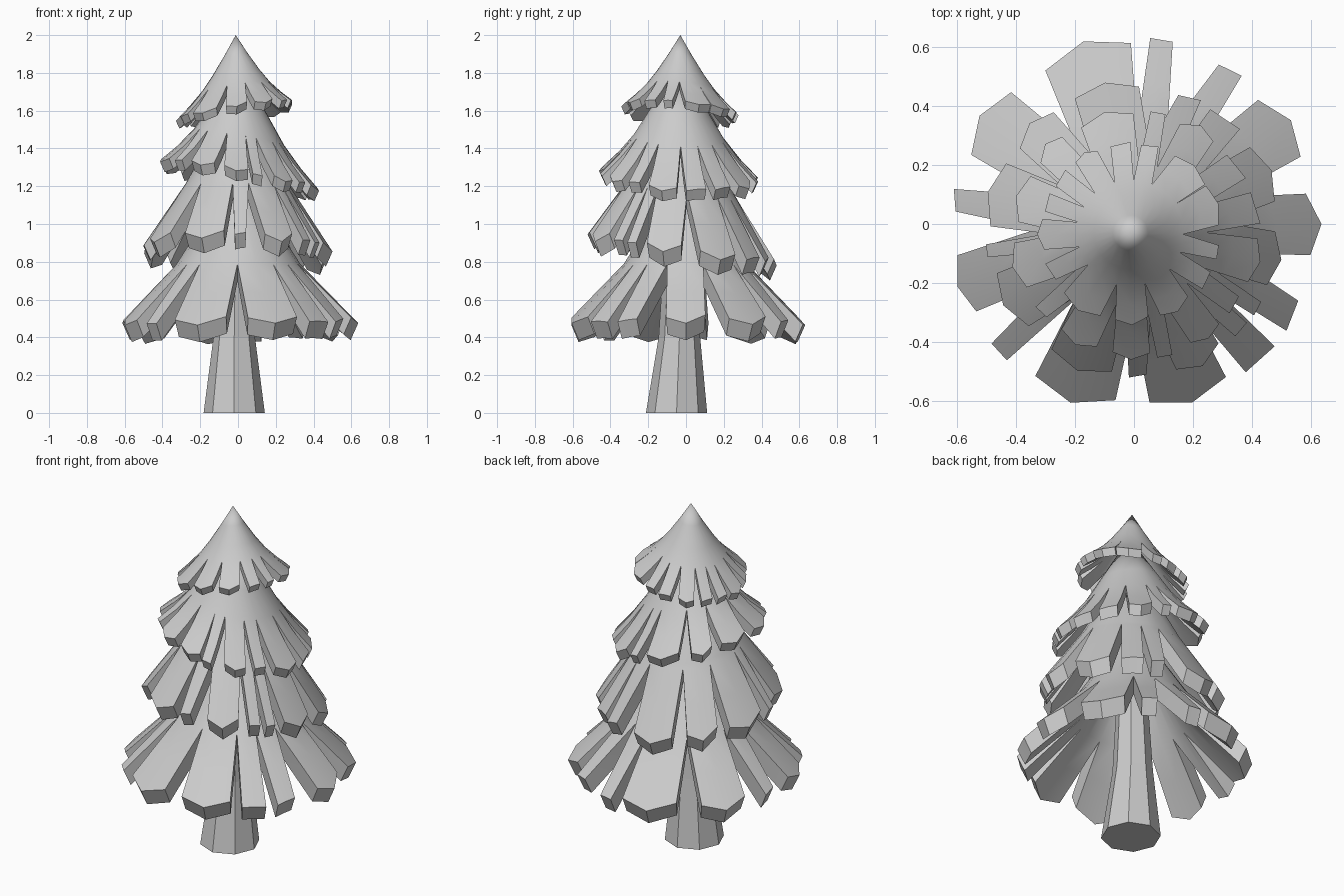
import bpy, bmesh, math, random
from mathutils import Vector

if "Cube" in bpy.data.objects:
    bpy.data.objects.remove(bpy.data.objects["Cube"])

random.seed(4)


def finish(name, bm, smooth):
    bmesh.ops.recalc_face_normals(bm, faces=bm.faces[:])
    me = bpy.data.meshes.new(name)
    bm.to_mesh(me)
    bm.free()
    ob = bpy.data.objects.new(name, me)
    bpy.context.collection.objects.link(ob)
    if smooth:
        bpy.ops.object.select_all(action='DESELECT')
        bpy.context.view_layer.objects.active = ob
        ob.select_set(True)
        bpy.ops.object.shade_smooth_by_angle(angle=math.radians(30))
    return ob


def polar(r, deg):
    a = math.radians(deg)
    return Vector((r * math.cos(a), r * math.sin(a)))


def height(profile, r):
    # profile runs from the apex outward as (radius, z)
    for (r0, z0), (r1, z1) in zip(profile, profile[1:]):
        if r <= r1 or (r1, z1) == profile[-1]:
            return z0 + (z1 - z0) * (r - r0) / (r1 - r0)


def tier(name, profile, slit_r, petals, centre, tilt, thick):
    """Hollow skirt of thick petals, split below slit_r, closed to a cone above."""
    bm = bmesh.new()
    tip_r = profile[-1][0]

    def vert(p):
        z = height(profile, p.length) + tilt[0] * p.x + tilt[1] * p.y
        return bm.verts.new((p.x, p.y, z))

    n = len(petals)
    # angles where neighbouring petals meet, then the middle of each petal
    cuts = []
    for i in range(n):
        nxt = petals[(i + 1) % n][0] + (360 if i == n - 1 else 0)
        cuts.append((petals[i][1] + nxt) / 2)
    angs = []
    for i in range(n):
        lo = cuts[i - 1] - (360 if i == 0 else 0)
        angs += [lo, (lo + cuts[i]) / 2]
    apex = vert(Vector((0, 0)))
    rings = [[vert(polar(r, a)) for a in angs]
             for r in [p[0] for p in profile[1:-1] if p[0] < slit_r - .01] + [slit_r]]
    m = len(angs)
    for k in range(m):
        j = (k + 1) % m
        bm.faces.new((apex, rings[0][k], rings[0][j]))
        for a, b in zip(rings, rings[1:]):
            bm.faces.new((a[k], b[k], b[j], a[j]))
    # petals, wide ones with a blunt point
    for i, (lo, hi) in enumerate(petals):
        base = [rings[-1][2 * i], rings[-1][2 * i + 1], rings[-1][(2 * i + 2) % m]]
        wide = hi - lo > 15
        s = tip_r * random.uniform(.98, 1.0)
        corner = s * (.965 if wide else .99)
        e0, e1 = polar(corner, lo), polar(corner * random.uniform(.97, 1.01), hi)
        mid = polar(s * 1.01, (lo + hi) / 2) if wide else (e0 + e1) / 2
        prev = base
        for t in (.5, 1):
            row = [vert(b.co.xy.lerp(e, t)) for b, e in zip(base, (e0, mid, e1))]
            for c in (0, 1):
                bm.faces.new((prev[c], row[c], row[c + 1], prev[c + 1]))
            prev = row
    # inner layer
    ret = bmesh.ops.extrude_face_region(bm, geom=bm.faces[:], use_keep_orig=True)
    for v in ret['geom']:
        if isinstance(v, bmesh.types.BMVert):
            r = v.co.xy.length
            if r > .01:
                f = max(.3, 1 - .45 * thick / r)
                v.co.x *= f
                v.co.y *= f
            v.co.z -= thick
    bmesh.ops.translate(bm, verts=bm.verts[:], vec=(centre[0], centre[1], 0))
    finish(name, bm, True)


tier("bottom_branches", [(0, 1.32), (.16, 1.05), (.33, .785), (.48, .63), (.64, .465)], .33,
     [(-10, 10), (22, 45), (54, 62), (78, 85), (91, 120), (133, 157), (169, 176),
      (190, 209), (220, 227), (237, 264), (275, 301), (307, 319), (325, 335)],
     (0, 0), (.01, -.01), .09)

tier("lower_middle_branches", [(0, 1.62), (.16, 1.42), (.28, 1.2), (.4, 1.02), (.51, .855)], .295,
     [(12, 36), (44, 58), (63, 72), (88, 114), (124, 144), (152, 178), (185, 190),
      (197, 222), (235, 261), (268, 275), (287, 307), (314, 321), (325, 331), (338, 360)],
     (0, -.025), (-.03, -.14), .08)

tier("upper_middle_branches", [(0, 1.85), (.16, 1.59), (.24, 1.46), (.33, 1.35), (.43, 1.25)], .24,
     [(5, 20), (27, 41), (50, 68), (76, 83), (91, 117), (127, 143), (151, 174),
      (184, 206), (216, 223), (232, 251), (259, 277), (280, 287), (297, 313),
      (320, 329), (337, 358)],
     (.005, -.035), (-.18, -.06), .055)

tier("top_branches", [(0, 2.0), (.06, 1.9), (.125, 1.8), (.2, 1.7), (.315, 1.595)], .18,
     [(5, 32), (33, 60), (72, 83), (90, 103), (112, 128), (136, 148), (154, 166),
      (171, 191), (200, 212), (222, 250), (260, 282), (290, 312), (322, 334), (343, 352)],
     (-.012, -.03), (.15, -.08), .042)

# trunk: tapered octagon, flared at the foot
bm = bmesh.new()
rows = []
for z, r, x, y in ((0, .162, -.02, -.05), (.4, .11, -.02, -.035), (1.1, .07, -.01, -.03)):
    rows.append([bm.verts.new((*(polar(r, 45 * k) + Vector((x, y))), z)) for k in range(8)])
for a, b in zip(rows, rows[1:]):
    for k in range(8):
        bm.faces.new((a[k], a[(k + 1) % 8], b[(k + 1) % 8], b[k]))
bm.faces.new(rows[0])
bm.faces.new(rows[-1])
finish("trunk", bm, False)
